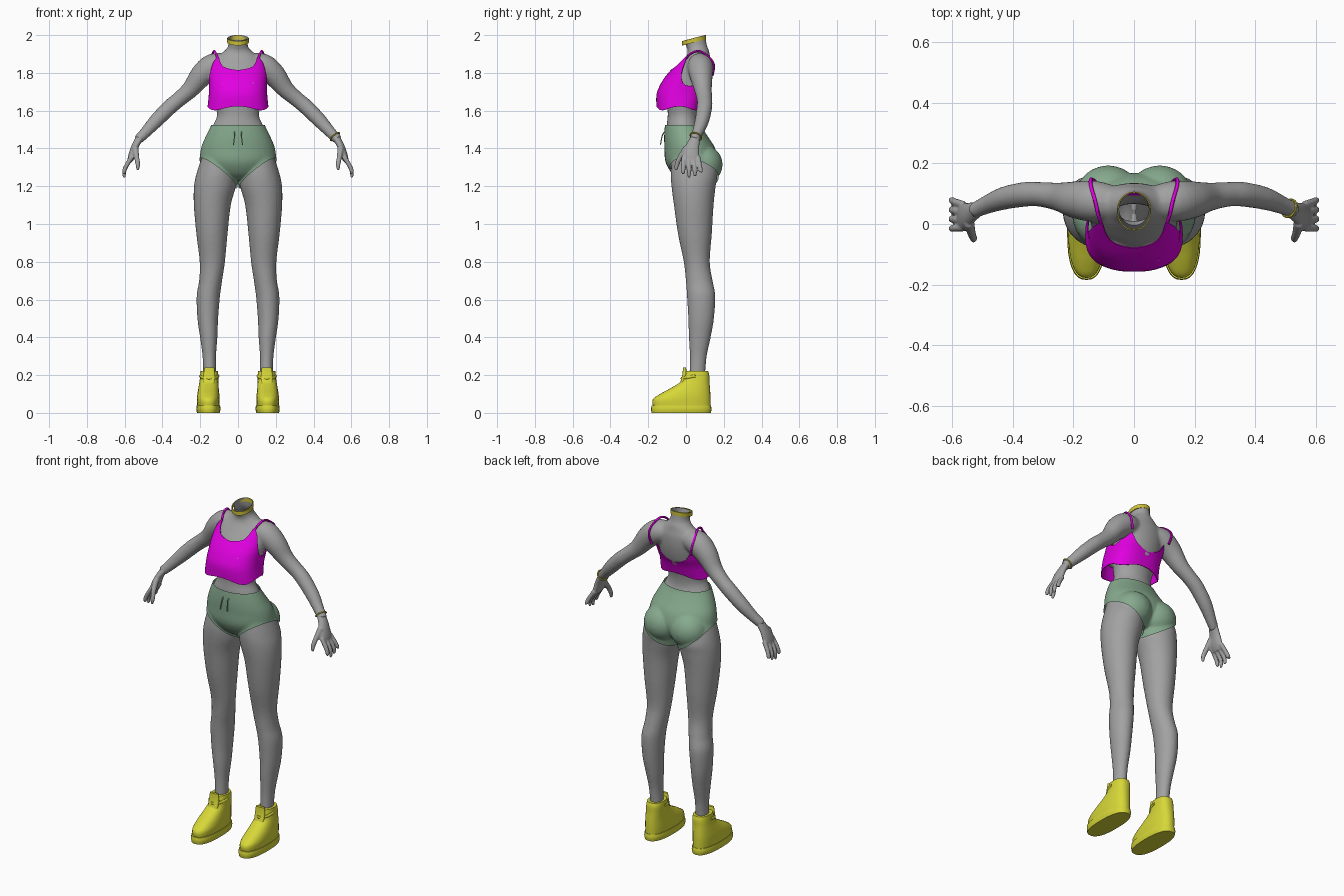
import bpy, bmesh, math
from mathutils import Vector, Matrix

cube = bpy.data.objects.get("Cube")
if cube:
    bpy.data.objects.remove(cube)


def material(name, rgb):
    m = bpy.data.materials.new(name)
    m.use_nodes = True
    m.diffuse_color = (*rgb, 1)
    m.node_tree.nodes["Principled BSDF"].inputs["Base Color"].default_value = (*rgb, 1)
    return m


GREY = material("grey", (0.36, 0.36, 0.36))
MAGENTA = material("magenta", (0.75, 0.0, 0.75))
GREEN = material("soft green", (0.24, 0.40, 0.27))
YELLOW = material("yellow", (0.68, 0.68, 0.04))
GOLD = material("gold", (0.6, 0.52, 0.04))


def smooth(keys, k=4):
    """Catmull-Rom samples through the key tuples."""
    out = []
    for i in range(len(keys) - 1):
        a, b, c, d = (keys[min(max(j, 0), len(keys) - 1)] for j in range(i - 1, i + 3))
        for j in range(k):
            t = j / k
            out.append([0.5 * (2 * q + (r - p) * t + (2 * p - 5 * q + 4 * r - s) * t * t
                               + (3 * q - p - 3 * r + s) * t ** 3)
                        for p, q, r, s in zip(a, b, c, d)])
    return out + [list(keys[-1])]


def power(v, p):
    return math.copysign(abs(v) ** (2 / p), v)


def skin(bm, rings, cap=True):
    """Join rings of points into a tube."""
    vs = [[bm.verts.new(c) for c in ring] for ring in rings]
    n = len(vs[0])
    for a, b in zip(vs, vs[1:]):
        for i in range(n):
            bm.faces.new((a[i], a[(i + 1) % n], b[(i + 1) % n], b[i]))
    if cap:
        bm.faces.new(vs[0])
        bm.faces.new(vs[-1])


def loft(bm, keys, side=1, p=2.0, n=32, cap=True):
    """Level rings from keys of x, y, z, half width, half depth."""
    angles = [2 * math.pi * i / n for i in range(n)]
    skin(bm, [[(side * (x + rx * power(math.cos(a), p)), y + ry * power(math.sin(a), p), z)
               for a in angles] for x, y, z, rx, ry in smooth(keys)], cap)


def tube(bm, keys, side=1, n=14):
    """Round rings along a path from keys of x, y, z, radius."""
    pts = smooth(keys)
    cs = [Vector((side * q[0], q[1], q[2])) for q in pts]
    span = cs[-1] - cs[0]
    ref = Vector((0, 0, 0))
    ref[min(range(3), key=lambda i: abs(span[i]))] = 1
    rings = []
    for i, c in enumerate(cs):
        t = cs[min(i + 1, len(cs) - 1)] - cs[max(i - 1, 0)]
        u = t.cross(ref).normalized()
        w = t.cross(u).normalized()
        rings.append([c + pts[i][3] * (u * math.cos(2 * math.pi * j / n) + w * math.sin(2 * math.pi * j / n))
                      for j in range(n)])
    skin(bm, rings)


def ball(bm, centre, size):
    bmesh.ops.create_uvsphere(bm, u_segments=24, v_segments=16, radius=1,
                              matrix=Matrix.Translation(centre) @ Matrix.Diagonal((*size, 1)))


def finish(name, bm, mat, voxel=0, relax=0, inflate=0, thick=0):
    bmesh.ops.recalc_face_normals(bm, faces=bm.faces)
    me = bpy.data.meshes.new(name)
    bm.to_mesh(me)
    bm.free()
    ob = bpy.data.objects.new(name, me)
    bpy.context.collection.objects.link(ob)
    if voxel:
        m = ob.modifiers.new("merge", 'REMESH')
        m.mode, m.voxel_size = 'VOXEL', voxel
    if relax:
        m = ob.modifiers.new("relax", 'SMOOTH')
        m.factor, m.iterations = 0.5, relax
    if inflate:
        m = ob.modifiers.new("inflate", 'DISPLACE')
        m.strength, m.mid_level = inflate, 0
    if thick:
        m = ob.modifiers.new("cloth", 'SOLIDIFY')
        m.thickness = thick
    if ob.modifiers:
        dg = bpy.context.evaluated_depsgraph_get()
        ob.data = bpy.data.meshes.new_from_object(ob.evaluated_get(dg))
        ob.modifiers.clear()
    ob.data.materials.clear()
    ob.data.materials.append(mat)
    ob.data.polygons.foreach_set("use_smooth", [True] * len(ob.data.polygons))
    ob.data.set_sharp_from_angle(angle=math.radians(45))
    return ob


def cut(ob, planes):
    """Keep what lies below each plane's normal."""
    bm = bmesh.new()
    bm.from_mesh(ob.data)
    for co, no in planes:
        bmesh.ops.bisect_plane(bm, geom=bm.verts[:] + bm.edges[:] + bm.faces[:],
                               plane_co=co, plane_no=no, clear_outer=True)
    bm.to_mesh(ob.data)
    bm.free()


HIPS = [(0, .04, 1.24, .06, .06), (0, .035, 1.27, .14, .10), (0, .03, 1.33, .19, .13),
        (0, .02, 1.40, .187, .125), (0, 0, 1.46, .163, .107), (0, -.015, 1.52, .134, .088),
        (0, -.015, 1.57, .112, .082)]
CHEST = [(0, -.01, 1.63, .12, .088), (0, .01, 1.70, .138, .105), (0, .03, 1.78, .148, .103),
         (0, .055, 1.85, .14, .08), (0, .065, 1.89, .105, .062), (0, .065, 1.92, .068, .056),
         (0, .054, 1.95, .051, .056), (0, .042, 2.03, .05, .058)]
LEG = [(.105, .03, 1.36, .085, .10), (.113, .042, 1.27, .106, .122), (.122, .04, 1.2, .111, .117),
       (.136, .041, 1.1, .098, .105), (.138, .047, .95, .083, .09), (.136, .057, .8, .067, .069),
       (.145, .07, .7, .061, .071), (.157, .08, .62, .062, .075), (.16, .08, .5, .055, .068),
       (.155, .073, .4, .046, .058), (.152, .065, .3, .036, .045), (.15, .06, .2, .034, .042),
       (.15, .06, .1, .034, .042)]
ARM = [(.06, .07, 1.845, .055), (.13, .075, 1.835, .068), (.19, .08, 1.79, .062),
       (.25, .09, 1.715, .047), (.31, .098, 1.662, .041), (.36, .098, 1.62, .041),
       (.43, .085, 1.55, .038), (.49, .062, 1.485, .03), (.53, .043, 1.445, .026)]


def lower_body(bm, torso):
    loft(bm, torso)
    for s in (1, -1):
        loft(bm, LEG, s)
        ball(bm, (s * .085, .09, 1.315), (.1, .095, .095))


# Body with an open neck
bm = bmesh.new()
lower_body(bm, HIPS + CHEST)
for s in (1, -1):
    tube(bm, ARM, s, 24)
    ball(bm, (s * .062, -.06, 1.72), (.062, .072, .065))
body = finish("body", bm, GREY, voxel=.008, relax=6)
cut(body, [((0, .042, 1.985), (0, -.26, 1))])

# Hands
for s, label in ((1, "left"), (-1, "right")):
    bm = bmesh.new()
    loft(bm, [(.515, .05, 1.465, .024, .025), (.545, .033, 1.41, .021, .037),
              (.562, .025, 1.36, .02, .045), (.572, .025, 1.33, .013, .04)], s)
    for i, tip in enumerate((1.265, 1.245, 1.252, 1.275)):
        y = -.012 + .025 * i
        tube(bm, [(.562, y, 1.355, .013), (.59, y * 1.15, 1.31, .012),
                  (.602, y * 1.25, 1.28, .011), (.602, y * 1.25, tip, .007)], s)
    tube(bm, [(.545, .005, 1.405, .018), (.537, -.03, 1.355, .014), (.53, -.048, 1.315, .012),
              (.532, -.053, 1.285, .007)], s)
    finish(label + "_hand", bm, GREY, voxel=.005, relax=2)

# Shorts with hems that rise towards the outside
bm = bmesh.new()
lower_body(bm, HIPS)
shorts = finish("shorts", bm, GREEN, voxel=.008, relax=6, inflate=.009)
cut(shorts, [((0, 0, 1.525), (0, 0, 1))] + [((0, 0, 1.2), (s * .75, -.25, -1)) for s in (1, -1)])

# Drawstring
bm = bmesh.new()
for x in (-.018, .018):
    tube(bm, [(x, -.11, 1.49, .003), (x, -.125, 1.47, .003), (x * 1.3, -.135, 1.42, .003)], n=6)
finish("drawstring", bm, GREEN)

# Cropped top: each column runs from the hem up to an uneven neckline
CLOTH = [(1.59, -.155, .075, .165), (1.68, -.157, .105, .155), (1.73, -.14, .13, .154),
         (1.78, -.11, .143, .156), (1.85, -.05, .146, .15), (1.90, -.015, .14, .125)]
EDGE = [(0, 1.815), (25, 1.833), (50, 1.888), (68, 1.81), (90, 1.735), (110, 1.745),
        (130, 1.80), (155, 1.73), (180, 1.70)]


def lookup(table, v):
    v = min(max(v, table[0][0]), table[-1][0])
    for a, b in zip(table, table[1:]):
        if v <= b[0]:
            t = (v - a[0]) / (b[0] - a[0])
            return [p + (q - p) * t for p, q in zip(a, b)][1:]


cloth, edge = smooth(CLOTH), smooth(EDGE)
columns, rows = 72, 14
rings = []
for r in range(rows + 1):
    ring = []
    for c in range(columns):
        a = 2 * math.pi * c / columns
        top = lookup(edge, math.degrees(min(a, 2 * math.pi - a)))[0]
        hem = 1.612 + .01 * math.cos(4 * a)
        z = hem + (top - hem) * r / rows
        front, back, half = lookup(cloth, z)
        ring.append((half * power(math.sin(a), 2.5),
                     (front + back) / 2 - (back - front) / 2 * power(math.cos(a), 2.5), z))
    rings.append(ring)
bm = bmesh.new()
skin(bm, rings, cap=False)
finish("cropped_top", bm, MAGENTA, thick=.004)

# Shoulder straps
bm = bmesh.new()
for s in (1, -1):
    tube(bm, [(.108, 0, 1.875, .006), (.118, .03, 1.905, .006), (.128, .075, 1.914, .006),
              (.142, .125, 1.88, .006), (.142, .148, 1.84, .006), (.128, .14, 1.785, .006)], s, 8)
finish("shoulder_straps", bm, MAGENTA)

# Shoes with sole, tongue and ankle strap
for s, label in ((1, "left"), (-1, "right")):
    bm = bmesh.new()
    loft(bm, [(.157, -.022, .03, .058, .152), (.157, -.023, .07, .06, .153),
              (.157, -.004, .10, .058, .133), (.156, .022, .13, .054, .105),
              (.154, .048, .165, .05, .076), (.152, .056, .2, .048, .067),
              (.152, .057, .222, .045, .06)], s, 2.4)
    loft(bm, [(.157, -.025, 0, .06, .157), (.157, -.025, .02, .064, .16),
              (.157, -.025, .04, .062, .157)], s, 2.5)
    loft(bm, [(.152, -.02, .15, .03, .014), (.152, -.008, .2, .031, .012),
              (.152, -.008, .24, .026, .008)], s, 3)
    tube(bm, [(.107, .05, .195, .009), (.118, .005, .188, .009), (.153, -.02, .183, .009),
              (.188, .005, .188, .009), (.197, .05, .195, .009)], s, 8)
    finish(label + "_shoe", bm, YELLOW)

# Choker, tilted with the neck
bm = bmesh.new()
loft(bm, [(0, .043, 1.961, .053, .06), (0, .043, 1.984, .053, .06)], cap=False)
for v in bm.verts:
    v.co.z += .26 * (v.co.y - .043)
finish("choker", bm, GOLD, thick=-.004)

# Bracelet on the left wrist
bm = bmesh.new()
across = Vector((.04, -.02, -.045)).to_track_quat('Z', 'Y')
hoop = [Vector((.513, .052, 1.463)) + across @ Vector((.03 * math.cos(a), .03 * math.sin(a), 0))
        for a in (2 * math.pi * i / 16 for i in range(17))]
tube(bm, [(*c, .004) for c in hoop], n=6)
finish("bracelet", bm, GOLD)
